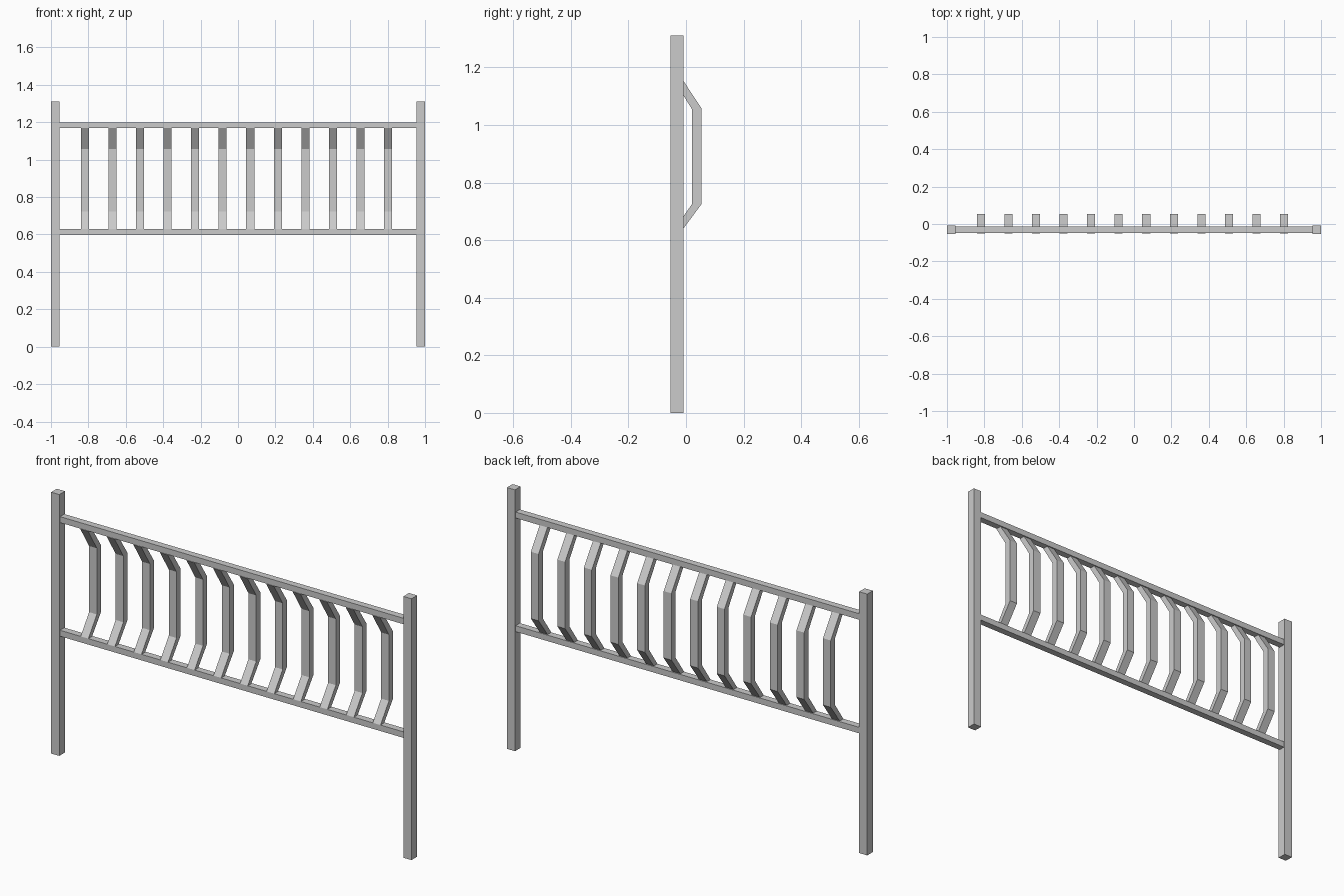
import bpy

if "Cube" in bpy.data.objects:
    bpy.data.objects.remove(bpy.data.objects["Cube"])


def prism(name, profile, x0, x1):
    """Extrude a closed (y, z) profile along x."""
    n = len(profile)
    verts = [(x, y, z) for x in (x0, x1) for y, z in profile]
    faces = [tuple(range(n))[::-1], tuple(range(n, 2 * n))]
    faces += [(i, (i + 1) % n, n + (i + 1) % n, n + i) for i in range(n)]
    mesh = bpy.data.meshes.new(name)
    mesh.from_pydata(verts, [], faces)
    obj = bpy.data.objects.new(name, mesh)
    bpy.context.collection.objects.link(obj)
    # consistent outward normals
    import bmesh
    bm = bmesh.new()
    bm.from_mesh(mesh)
    bmesh.ops.recalc_face_normals(bm, faces=bm.faces)
    bm.to_mesh(mesh)
    bm.free()
    return obj


def box(name, x, y, z):
    return prism(name, [(y[0], z[0]), (y[1], z[0]), (y[1], z[1]), (y[0], z[1])], *x)


# Posts at both ends
box("left_post", (-1, -0.955), (-0.053, -0.0085), (0, 1.311))
box("right_post", (0.955, 1), (-0.053, -0.0085), (0, 1.311))

# Horizontal rails between the posts
box("top_rail", (-0.955, 0.955), (-0.047, -0.013), (1.168, 1.198))
box("bottom_rail", (-0.955, 0.955), (-0.047, -0.013), (0.598, 0.628))

# Bowed slats bulging towards the back
slat = [(-0.018, 0.628), (0.053, 0.724), (0.053, 1.059), (-0.019, 1.168),
        (-0.050, 1.168), (0.020, 1.056), (0.020, 0.724), (-0.047, 0.628)]
for i in range(12):
    x = -0.819 + i * 0.1474
    prism(f"slat_{i + 1}", slat, x - 0.0215, x + 0.0215)
